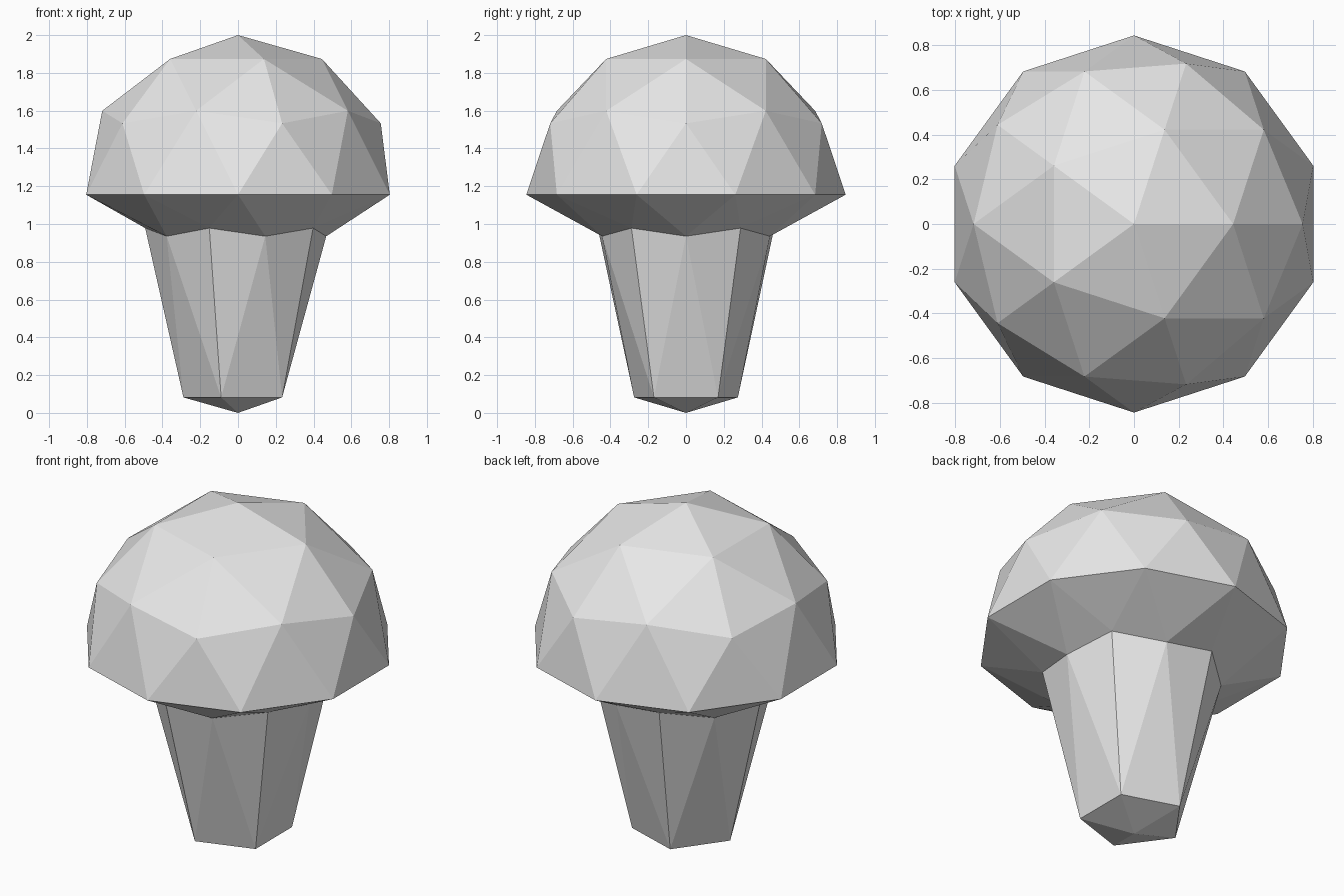
import bpy
import bmesh

default = bpy.data.objects.get("Cube")
if default:
    bpy.data.objects.remove(default, do_unlink=True)

RADIUS = 0.845           # cap radius
RIM_Z = 2.0 - RADIUS     # height of the widest ring
STEM_SCALE = 0.65        # stem width relative to the cap

# One plain grey for the whole model
grey = bpy.data.materials.new("plain grey")
grey.use_nodes = True
colour = (0.8, 0.8, 0.8, 1.0)
grey.diffuse_color = colour
grey.node_tree.nodes["Principled BSDF"].inputs["Base Color"].default_value = colour

# Low-poly ball whose lower half is pulled down into a tapering stem
bm = bmesh.new()
bmesh.ops.create_icosphere(bm, subdivisions=2, radius=RADIUS)
stem_radius = RADIUS * STEM_SCALE
for v in bm.verts:
    height = v.co.z / RADIUS
    if height > -0.1:            # cap and its rim
        v.co.z += RIM_Z
    else:
        v.co *= STEM_SCALE
        if height > -0.7:        # top of the stem, under the cap
            v.co.z += 1.224
        else:                    # foot of the stem
            v.co.z += stem_radius

mesh = bpy.data.meshes.new("mushroom")
bm.to_mesh(mesh)
bm.free()
mesh.materials.append(grey)
mesh.shade_flat()
mushroom = bpy.data.objects.new("mushroom", mesh)
bpy.context.collection.objects.link(mushroom)
